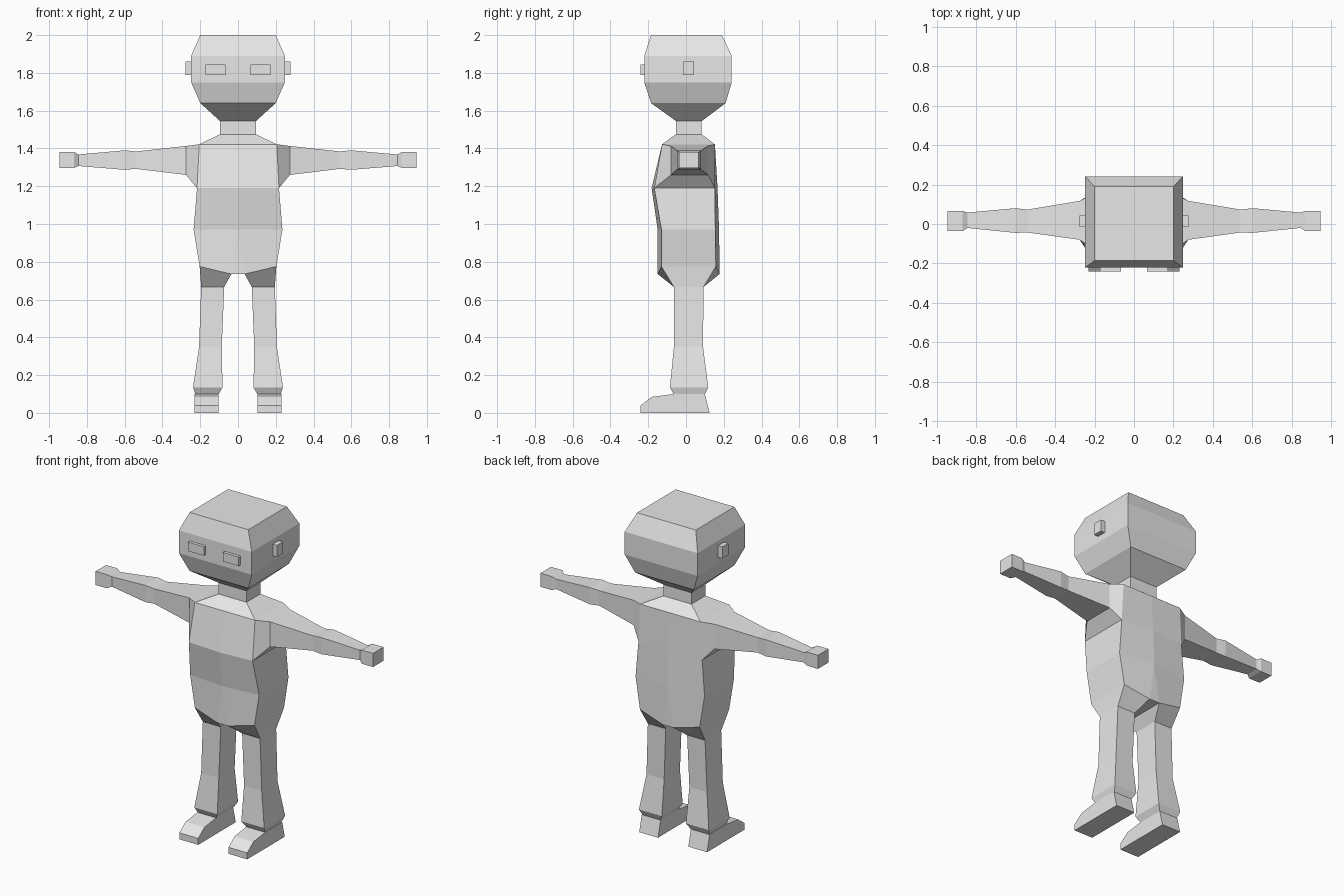
import bpy, bmesh

cube = bpy.data.objects.get("Cube")
if cube:
    bpy.data.objects.remove(cube, do_unlink=True)

# One plain grey for the whole figure
GREY = (0.8, 0.8, 0.8, 1.0)
grey = bpy.data.materials.new("light_grey")
grey.use_nodes = True
grey.diffuse_color = GREY
grey.node_tree.nodes["Principled BSDF"].inputs["Base Color"].default_value = GREY


def finish(bm, name):
    bmesh.ops.remove_doubles(bm, verts=bm.verts, dist=0.0005)
    bmesh.ops.recalc_face_normals(bm, faces=bm.faces)
    mesh = bpy.data.meshes.new(name)
    bm.to_mesh(mesh)
    bm.free()
    mesh.materials.append(grey)
    obj = bpy.data.objects.new(name, mesh)
    bpy.context.collection.objects.link(obj)
    return obj


def loft(bm, rings, cap_start=False, cap_end=False):
    """Bridge a list of point rings with quads."""
    loops = [[bm.verts.new(p) for p in ring] for ring in rings]
    for a, b in zip(loops, loops[1:]):
        for i in range(len(a)):
            j = (i + 1) % len(a)
            bm.faces.new((a[i], a[j], b[j], b[i]))
    if cap_start:
        bm.faces.new(loops[0])
    if cap_end:
        bm.faces.new(loops[-1])


def flat_ring(z, x0, x1, y0, y1):
    return [(x0, y0, z), (x1, y0, z), (x1, y1, z), (x0, y1, z)]


def side_ring(x, y0, y1, z0, z1):
    return [(x, y0, z0), (x, y0, z1), (x, y1, z1), (x, y1, z0)]


def torso_ring(z, w, front, back, ridge=0.0, gap=0.0, drop=0.0):
    """Box section with a slight central crease on front and back."""
    f, b, m = front - ridge, back + ridge, z - drop
    return [(-w, front, z), (-gap, f, m), (gap, f, m), (w, front, z),
            (w, back, z), (gap, b, m), (-gap, b, m), (-w, back, z)]


def box(name, x0, x1, y0, y1, z0, z1):
    bm = bmesh.new()
    loft(bm, [flat_ring(z0, x0, x1, y0, y1), flat_ring(z1, x0, x1, y0, y1)], True, True)
    return finish(bm, name)


# Head and neck
bm = bmesh.new()
loft(bm, [flat_ring(z, -w, w, f, b) for z, w, f, b in (
    (1.475, 0.095, -0.053, 0.083), (1.545, 0.095, -0.053, 0.083),
    (1.64, 0.20, -0.185, 0.21), (1.75, 0.248, -0.221, 0.242),
    (1.89, 0.248, -0.221, 0.242), (2.0, 0.20, -0.185, 0.19))], cap_end=True)
finish(bm, "head")

# Torso, open at the shoulders and hips
bm = bmesh.new()
hips = torso_ring(0.775, 0.203, -0.13, 0.158, 0.0, 0.035, 0.04)
shoulder = torso_ring(1.422, 0.205, -0.127, 0.153)
chest = torso_ring(1.19, 0.217, -0.168, 0.153, 0.014)
loft(bm, [torso_ring(1.475, 0.095, -0.053, 0.083), shoulder, chest,
          torso_ring(0.97, 0.235, -0.13, 0.155, 0.02),
          torso_ring(0.775, 0.203, -0.13, 0.158, 0.02, 0.035, 0.04)])
armholes = [f for f in bm.faces
            if all(abs(v.co.x) > 0.2 and 1.18 < v.co.z < 1.43 for v in f.verts)]
bmesh.ops.delete(bm, geom=armholes, context='FACES_ONLY')

hip = torso_ring(0.775, 0.203, -0.13, 0.158, 0.02, 0.035, 0.04)
bm.faces.new([bm.verts.new(hip[i]) for i in (1, 2, 5, 6)])  # crotch

for s in (-1, 1):
    # Arm: shoulder socket, elbow, wrist and blocky hand
    f, b = (3, 4) if s > 0 else (0, 7)
    arm = [[chest[f], shoulder[f], shoulder[b], chest[b]]]
    arm += [side_ring(s * x, *r) for x, *r in (
        (0.275, -0.08, 0.117, 1.26, 1.413), (0.54, -0.043, 0.073, 1.292, 1.384),
        (0.60, -0.045, 0.08, 1.287, 1.39), (0.845, -0.02, 0.058, 1.307, 1.368),
        (0.868, -0.036, 0.066, 1.297, 1.381), (0.945, -0.036, 0.066, 1.297, 1.381))]
    loft(bm, arm, cap_end=True)

    # Leg: hip flare, thigh, shin and trouser cuff
    if s > 0:
        top = [hip[i] for i in (2, 3, 4, 5)]
    else:
        top = [hip[i] for i in (1, 0, 7, 6)]
    leg = [top] + [flat_ring(z, s * i, s * o, y0, y1) for z, i, o, y0, y1 in (
        (0.667, 0.073, 0.195, -0.064, 0.093), (0.35, 0.086, 0.206, -0.064, 0.09),
        (0.135, 0.082, 0.238, -0.085, 0.118), (0.098, 0.103, 0.226, -0.065, 0.1))]
    loft(bm, leg, cap_end=True)
finish(bm, "body")

# Shoes, eyes and ears
shoe_side = [(0.125, 0), (-0.24, 0), (-0.24, 0.04), (-0.18, 0.085),
             (-0.065, 0.1), (0.1, 0.1)]
for s, side in ((-1, "right"), (1, "left")):
    bm = bmesh.new()
    loft(bm, [[(s * x, y, z) for y, z in shoe_side] for x in (0.103, 0.231)], True, True)
    finish(bm, side + "_shoe")
    box(side + "_eye", *sorted((s * 0.065, s * 0.173)), -0.24, -0.2, 1.79, 1.845)
    box(side + "_ear", *sorted((s * 0.22, s * 0.277)), -0.016, 0.042, 1.788, 1.86)
